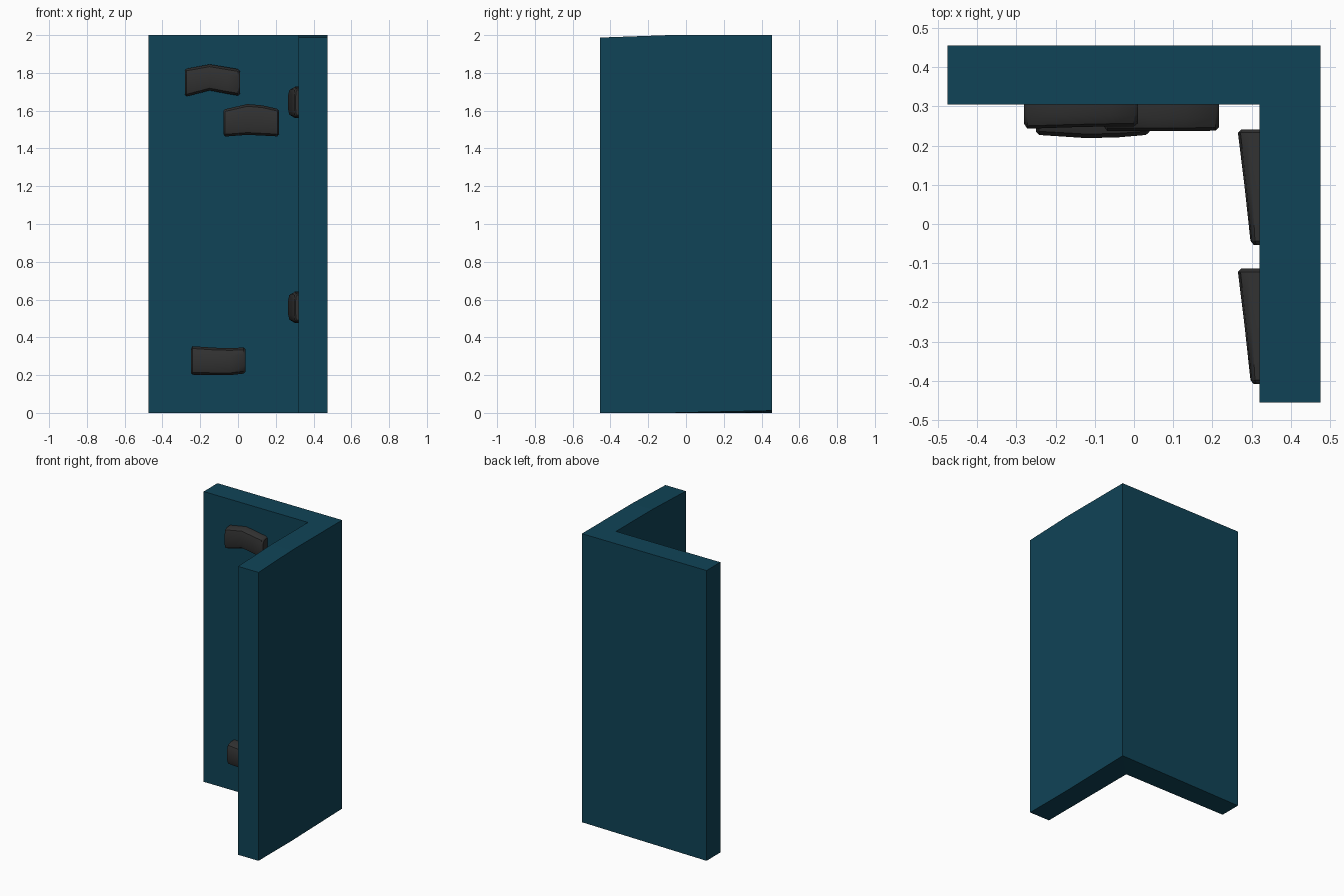
import bpy, bmesh
from mathutils import Vector

if "Cube" in bpy.data.objects:
    bpy.data.objects.remove(bpy.data.objects["Cube"])


def material(name, rgb):
    m = bpy.data.materials.new(name)
    m.diffuse_color = (*rgb, 1)
    m.use_nodes = True
    m.node_tree.nodes["Principled BSDF"].inputs["Base Color"].default_value = m.diffuse_color
    return m


teal = material("deep teal", (0.0050, 0.057, 0.095))
grey = material("charcoal", (0.031, 0.031, 0.031))


def finish(bm, name, mat):
    bmesh.ops.recalc_face_normals(bm, faces=bm.faces)
    me = bpy.data.meshes.new(name)
    bm.to_mesh(me)
    bm.free()
    ob = bpy.data.objects.new(name, me)
    bpy.context.collection.objects.link(ob)
    me.materials.append(mat)
    return ob


# Corner wall: L-shaped plan, made of three quads, extruded upwards
plan = [(-.475, .455), (.475, .455), (.475, -.09), (.475, -.455),
        (.32, -.455), (.32, -.09), (.32, .305), (-.475, .305)]
bm = bmesh.new()
low = [bm.verts.new((x, y, 0)) for x, y in plan]
top = [bm.verts.new((x, y, 2)) for x, y in plan]
for quad in ((0, 1, 6, 7), (1, 2, 5, 6), (2, 3, 4, 5)):
    bm.faces.new([low[i] for i in quad])
    bm.faces.new([top[i] for i in quad])
for i in range(8):
    j = (i + 1) % 8
    bm.faces.new((low[i], low[j], top[j], top[i]))
# slight wear: front end dips, back corner lifts
top[3].co.z = top[4].co.z = 1.987
low[1].co.z = 0.012
finish(bm, "corner_wall", teal)


def hold(name, origin, along, out, stations):
    """Grip lofted from stations of (position, bottom, top, depth)."""
    origin, along, out = Vector(origin), Vector(along), Vector(out)
    bm = bmesh.new()
    rings = []
    for u, lo, hi, d in stations:
        section = [(-.01, lo), (d * .5, lo), (d * .88, lo + .012), (d, lo + .04),
                   (d, hi - .04), (d * .88, hi - .012), (d * .5, hi), (-.01, hi)]
        rings.append([bm.verts.new(origin + along * u + out * w + Vector((0, 0, z)))
                      for w, z in section])
    n = len(rings[0])
    for a, b in zip(rings, rings[1:]):
        for i in range(n):
            j = (i + 1) % n
            bm.faces.new((a[i], a[j], b[j], b[i]))
    bm.faces.new(rings[0])
    bm.faces.new(rings[-1])
    ob = finish(bm, name, grey)
    bpy.context.view_layer.objects.active = ob
    ob.select_set(True)
    bpy.ops.object.shade_smooth_by_angle(angle=0.7)
    ob.select_set(False)


# Grips on the back wall
back = dict(origin=(0, .305, 0), along=(1, 0, 0), out=(0, -1, 0))
hold("arched_grip", stations=[
    (-.28, 1.685, 1.815, .050), (-.272, 1.675, 1.823, .062), (-.15, 1.707, 1.845, .058),
    (-.06, 1.69, 1.83, .056), (0, 1.68, 1.82, .056), (.01, 1.69, 1.81, .048)], **back)
hold("upper_grip", stations=[
    (-.077, 1.475, 1.6, .056), (-.068, 1.463, 1.608, .068), (.05, 1.472, 1.635, .068),
    (.13, 1.468, 1.628, .068), (.208, 1.464, 1.61, .067), (.217, 1.476, 1.6, .058)], **back)
hold("lower_grip", stations=[
    (-.25, .21, .335, .070), (-.242, .202, .353, .078), (-.12, .2, .345, .086),
    (-.04, .2, .343, .084), (.03, .208, .346, .078), (.04, .218, .338, .070)], **back)

# Wedge grips on the right wall, thicker towards the back
for name, y, z in (("side_grip_high", .095, 1.645), ("side_grip_low", -.26, .56)):
    hold(name, (.32, y, z), (0, 1, 0), (-1, 0, 0), [
        (-.148, -.068, .065, .015), (-.138, -.078, .075, .023), (0, -.084, .082, .038),
        (.138, -.078, .076, .055), (.146, -.068, .066, .047)])
